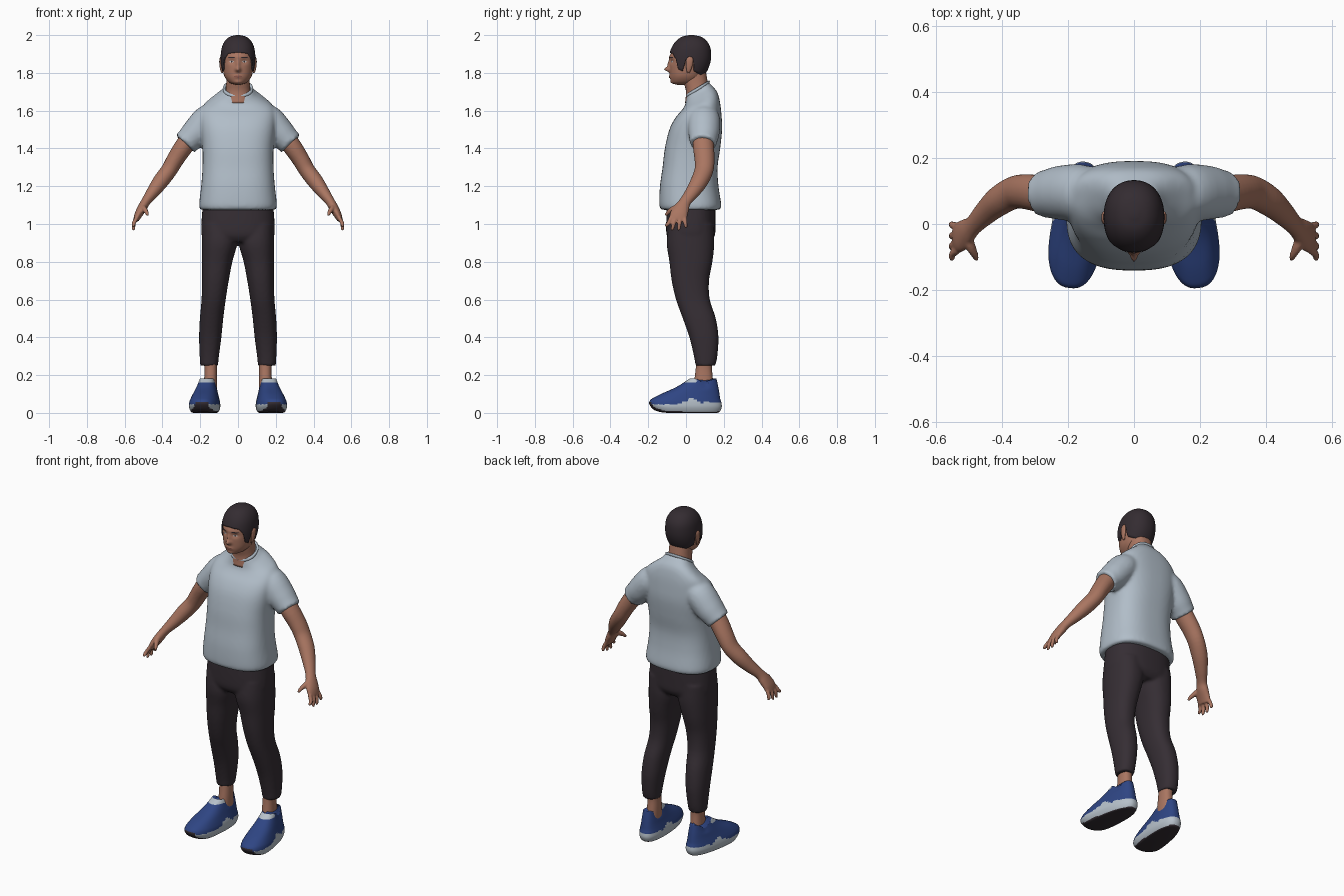
import bpy, bmesh, math
from mathutils import Vector
from mathutils.bvhtree import BVHTree

if "Cube" in bpy.data.objects:
    bpy.data.objects.remove(bpy.data.objects["Cube"])


def material(name, r, g, b):
    m = bpy.data.materials.new(name)
    m.diffuse_color = (r, g, b, 1)
    m.use_nodes = True
    m.node_tree.nodes["Principled BSDF"].inputs["Base Color"].default_value = m.diffuse_color
    return m


SKIN = material("skin", 0.40, 0.18, 0.12)
HAIR = material("dark hair", 0.034, 0.025, 0.031)
SHIRT = material("pale grey cloth", 0.44, 0.51, 0.58)
PANTS = material("dark cloth", 0.036, 0.027, 0.034)
BLUE = material("blue shoe", 0.028, 0.06, 0.23)
SOLE = material("pale sole", 0.47, 0.53, 0.59)
LIP = material("lip", 0.27, 0.10, 0.075)
EYE = material("eye white", 0.50, 0.50, 0.50)


def sample(st, u):
    """Catmull-Rom point of a station list at index u."""
    i = min(int(u), len(st) - 2)
    t = u - i
    p = [st[max(0, min(len(st) - 1, i + k))] for k in (-1, 0, 1, 2)]
    return [0.5 * (2 * b + (c - a) * t + (2 * a - 5 * b + 4 * c - d) * t * t
                   + (3 * b - a - 3 * c + d) * t ** 3) for a, b, c, d in zip(*p)]


def spread(st, sub):
    return [sample(st, k / sub) for k in range((len(st) - 1) * sub + 1)]


def unit(a, p):
    """Superellipse: angle 0 is the front, 90 degrees is +x."""
    s, c = math.sin(a), math.cos(a)
    return (math.copysign(abs(s) ** (2 / p), s), math.copysign(abs(c) ** (2 / p), c))


def level(st, a, p):
    """Point on a level ring (z, centre x, half width, front y, back y, tilt)."""
    z, cx, rx, yf, yb, tilt = st
    s, c = unit(a, p)
    dy = -(yb - yf) / 2 * c
    return Vector((cx + rx * s, (yf + yb) / 2 + dy, z + tilt * dy))


def skin(bm, rows, sign=1):
    vs = [[bm.verts.new((v.x * sign, v.y, v.z)) for v in r] for r in rows]
    n = len(rows[0])
    for a, b in zip(vs, vs[1:]):
        for j in range(n):
            bm.faces.new((a[j], a[(j + 1) % n], b[(j + 1) % n], b[j]))
    bm.faces.new(vs[0])
    bm.faces.new(vs[-1])


def loft(bm, st, n=40, sub=4, p=2.3, sign=1, warp=None):
    rows = [[level(s, 2 * math.pi * j / n, p) for j in range(n)] for s in spread(st, sub)]
    if warp:
        rows = [[warp(v) for v in r] for r in rows]
    skin(bm, rows, sign)


def tube(bm, st, n=16, sub=4, sign=1):
    """Tube through (x, y, z, radius across, radius along y)."""
    pts = spread(st, sub)
    rows = []
    for i, q in enumerate(pts):
        c = Vector(q[:3])
        t = (Vector(pts[min(i + 1, len(pts) - 1)][:3]) - Vector(pts[max(i - 1, 0)][:3])).normalized()
        u = Vector((0, 1, 0)).cross(t).normalized()
        w = t.cross(u)
        rows.append([c + u * q[3] * math.cos(2 * math.pi * j / n)
                     + w * q[4] * math.sin(2 * math.pi * j / n) for j in range(n)])
    skin(bm, rows, sign)


def finish(name, bm, mats, voxel=0, smooth=0):
    bmesh.ops.recalc_face_normals(bm, faces=bm.faces[:])
    for f in bm.faces:
        f.smooth = True
    me = bpy.data.meshes.new(name)
    bm.to_mesh(me)
    for m in mats:
        me.materials.append(m)
    ob = bpy.data.objects.new(name, me)
    bpy.context.collection.objects.link(ob)
    if voxel:  # blend overlapping pieces into one surface
        r = ob.modifiers.new("blend", 'REMESH')
        r.mode, r.voxel_size, r.use_smooth_shade = 'VOXEL', voxel, True
        s = ob.modifiers.new("soften", 'SMOOTH')
        s.factor, s.iterations = 0.5, smooth
    return ob


# Head with nose, sockets, lips and chin raised from the face
HEAD = [(1.994, 0, .004, .025, .033, 0), (1.988, 0, .035, -.012, .07, 0), (1.97, 0, .06, -.042, .10, 0),
        (1.94, 0, .077, -.066, .12, 0), (1.90, 0, .084, -.081, .126, 0), (1.86, 0, .085, -.085, .123, 0),
        (1.82, 0, .081, -.085, .11, 0), (1.785, 0, .073, -.083, .09, 0), (1.76, 0, .058, -.079, .075, 0),
        (1.745, 0, .04, -.07, .05, 0), (1.737, 0, .012, -.045, 0, 0)]
BUMPS = [(0, 1.845, .010, .028, .012), (0, 1.818, .013, .012, .026), (.034, 1.861, .018, .012, -.008),
         (-.034, 1.861, .018, .012, -.008), (0, 1.885, .05, .01, .004), (0, 1.78, .022, .011, .006),
         (0, 1.75, .02, .012, .006)]


def face(v):
    if v.y < 0:
        for x, z, sx, sz, k in BUMPS:
            v.y -= k * math.exp(-((v.x - x) / sx) ** 2 - ((v.z - z) / sz) ** 2)
    return v


bm = bmesh.new()
loft(bm, HEAD, 96, 6, 2.2, warp=face)
tree = BVHTree.FromBMesh(bm)
finish("head", bm, [SKIN])

bm = bmesh.new()
loft(bm, [(1.64, 0, .075, -.005, .13, 0), (1.70, 0, .066, 0, .122, 0), (1.75, 0, .062, -.012, .115, 0),
          (1.81, 0, .062, -.02, .105, 0)])
finish("neck", bm, [SKIN])

bm = bmesh.new()
for s in (1, -1):
    tube(bm, [(.082, .012, 1.80, .004, .006), (.087, .014, 1.815, .007, .012), (.091, .018, 1.85, .008, .019),
              (.092, .02, 1.875, .006, .017), (.088, .018, 1.887, .002, .006)], sign=s)
finish("ears", bm, [SKIN])

# Hair cap reaching down to a hairline given by angle from the front
LINE = [(0, 1.908), (35, 1.902), (50, 1.875), (61, 1.82), (75, 1.81), (82, 1.88), (96, 1.88),
        (106, 1.81), (140, 1.79), (180, 1.785)]


def lerp(table, x):
    for (a, b), (c, d) in zip(table, table[1:]):
        if a <= x <= c:
            return b + (d - b) * (x - a) / (c - a)
    return table[-1][1]


Z_TO_U = [(s[0], i) for i, s in reversed(list(enumerate(HEAD)))]
N, M = 120, 22
rows = [[] for _ in range(M + 2)]
for j in range(N):
    deg = 360 * j / N
    end = lerp(Z_TO_U, lerp(LINE, min(deg, 360 - deg)))
    for i in range(M + 2):
        u = end * min(i, M) / M
        z, cx, rx, yf, yb, t = sample(HEAD, u)
        k = .007 if i <= M else -.004
        rows[i].append(level((z + .006 * max(0, 1 - u / 3), cx, rx + k, yf - k, yb + k, t),
                             math.radians(deg), 2.2))
bm = bmesh.new()
skin(bm, rows)
finish("hair", bm, [HAIR])


# Painted face details laid on the face surface
def decal(name, spots, mat, lift):
    bm = bmesh.new()
    for x, z, rx, rz in spots:
        vs = []
        for k in range(17):
            a, r = 2 * math.pi * k / 16, (1 if k < 16 else 0)
            px, pz = x + r * rx * math.cos(a), z + r * rz * math.sin(a)
            hit = tree.ray_cast(Vector((px, -1, pz)), Vector((0, 1, 0)))[0]
            vs.append(bm.verts.new((px, hit.y - lift, pz)))
        for k in range(16):
            bm.faces.new((vs[k], vs[(k + 1) % 16], vs[16]))
    finish(name, bm, [mat])


def both(x, z, rx, rz):
    return [(x, z, rx, rz), (-x, z, rx, rz)]


decal("eyes", both(.034, 1.86, .012, .005), EYE, .0025)
decal("irises", both(.034, 1.86, .0045, .0045), HAIR, .004)
decal("eyebrows", both(.035, 1.881, .019, .0035), HAIR, .0025)
decal("lips", [(0, 1.78, .022, .006)], LIP, .0025)

# Shirt: body and sleeves blended together
bm = bmesh.new()
loft(bm, [(1.075, 0, .198, -.13, .178, 0), (1.10, 0, .206, -.141, .187, 0), (1.20, 0, .195, -.138, .172, 0),
          (1.30, 0, .188, -.124, .167, 0), (1.40, 0, .188, -.112, .181, 0), (1.50, 0, .198, -.088, .191, 0),
          (1.57, 0, .20, -.055, .188, .05), (1.625, 0, .185, -.02, .18, .2), (1.665, 0, .135, -.004, .165, .4),
          (1.695, 0, .09, .0, .137, .55), (1.715, 0, .076, .003, .122, .6)], 56, 4, 2.6)
for s in (1, -1):
    tube(bm, [(.09, .095, 1.60, .05, .06), (.155, .095, 1.555, .08, .085), (.22, .095, 1.485, .078, .083),
              (.26, .092, 1.445, .069, .074), (.28, .09, 1.424, .067, .07)], 28, sign=s)
finish("shirt", bm, [SHIRT], .01, 5)

bm = bmesh.new()
ring = [level((1.715, 0, .074, .005, .12, .6), 2 * math.pi * k / 32, 2.2) for k in range(32)]
mid = Vector((0, .0625, 1.715))
rows = []
for c in ring:
    out = (c - mid).normalized()
    rows.append([c + out * .007 * math.cos(a * math.pi / 4) + Vector((0, 0, .010 * math.sin(a * math.pi / 4)))
                 for a in range(8)])
skin(bm, rows + rows[:1])
finish("collar", bm, [SHIRT])

# Arms with palms, fingers and thumbs
bm = bmesh.new()
for s in (1, -1):
    tube(bm, [(.20, .09, 1.53, .048, .053), (.28, .092, 1.42, .05, .056), (.33, .098, 1.345, .046, .053),
              (.365, .095, 1.285, .043, .05), (.41, .07, 1.225, .042, .046), (.45, .035, 1.17, .034, .038),
              (.487, -.003, 1.12, .025, .031), (.507, -.022, 1.085, .025, .04), (.527, -.038, 1.05, .021, .047),
              (.54, -.043, 1.02, .015, .045)], 24, sign=s)
    for y0, y1, z1 in ((-.079, -.104, .985), (-.056, -.072, .966), (-.031, -.038, .966), (-.007, .0, .978)):
        tube(bm, [(.535, y0, 1.035, .011, .012), (.551, (y0 + y1) / 2, 1.005, .011, .011),
                  (.553, y1, z1 + .008, .009, .009), (.552, y1, z1, .005, .005)], 10, sign=s)
    tube(bm, [(.505, -.035, 1.095, .014, .016), (.495, -.07, 1.078, .014, .016), (.483, -.095, 1.06, .011, .011),
              (.478, -.108, 1.045, .007, .007)], 10, sign=s)
finish("arms", bm, [SKIN], .005, 3)

# Trousers: hips and legs blended together
bm = bmesh.new()
loft(bm, [(1.12, 0, .185, -.10, .155, 0), (1.0, 0, .194, -.105, .156, 0), (.94, 0, .192, -.102, .153, 0),
          (.905, 0, .17, -.08, .13, 0)], 48, 4, 2.5)
for s in (1, -1):
    loft(bm, [(1.0, .10, .09, -.09, .145, 0), (.90, .098, .094, -.102, .15, 0), (.80, .111, .081, -.088, .14, 0),
              (.70, .12, .071, -.076, .122, 0), (.60, .129, .064, -.053, .126, 0), (.50, .140, .062, -.017, .158, 0),
              (.40, .147, .059, .018, .172, 0), (.30, .152, .051, .042, .166, 0), (.25, .153, .047, .05, .155, 0)],
         36, sign=s)
finish("trousers", bm, [PANTS], .009, 4)

# Ankles
bm = bmesh.new()
for s in (1, -1):
    loft(bm, [(.10, .148, .036, .035, .15, 0), (.18, .145, .034, .045, .142, 0), (.24, .145, .033, .052, .138, 0),
              (.29, .148, .036, .055, .145, 0)], 24, sign=s)
finish("ankles", bm, [SKIN])

# Shoes: toes turned out, heel narrowed, toe lifted, collar dipped at the sides
TURN = math.radians(7)


def shape(v):
    x, y, z = v
    x *= 1 - .18 * max(-.2, min(1, (y + .06) / .25))
    z += .02 * max(0, (-y - .08) / .11) ** 2 * max(0, 1 - z / .12)
    if z > .12:
        z -= (z - .12) * .5 * math.exp(-((y - .1) / .03) ** 2)
    return Vector((.172 + x * math.cos(TURN) - y * math.sin(TURN), y * math.cos(TURN) + x * math.sin(TURN), z))


bm = bmesh.new()
for s in (1, -1):
    loft(bm, [(.0, 0, .055, -.145, .16, 0), (.005, 0, .07, -.175, .178, 0), (.03, 0, .08, -.195, .19, 0),
              (.055, 0, .079, -.191, .188, 0), (.075, 0, .074, -.172, .182, 0), (.10, 0, .066, -.132, .178, 0),
              (.13, 0, .057, -.065, .173, 0), (.155, 0, .05, -.02, .168, 0), (.182, 0, .044, .02, .162, 0)],
         64, 5, 2.5, s, shape)
bmesh.ops.recalc_face_normals(bm, faces=bm.faces[:])
for f in bm.faces:
    c = f.calc_center_median()
    mid_x = .172 - c.y * math.sin(TURN)
    toe = c.y < -.168 and abs(abs(c.x) - mid_x) < .035 and c.z < .058
    if f.normal.z < -.55 or toe:
        f.material_index = 2
    elif c.z < .045 + .035 * math.exp(-((c.y - .03) / .04) ** 2) + .012 * (c.y > .1):
        f.material_index = 1
    elif c.z > .16 and c.y < .055:
        f.material_index = 1
finish("shoes", bm, [BLUE, SOLE, PANTS])
